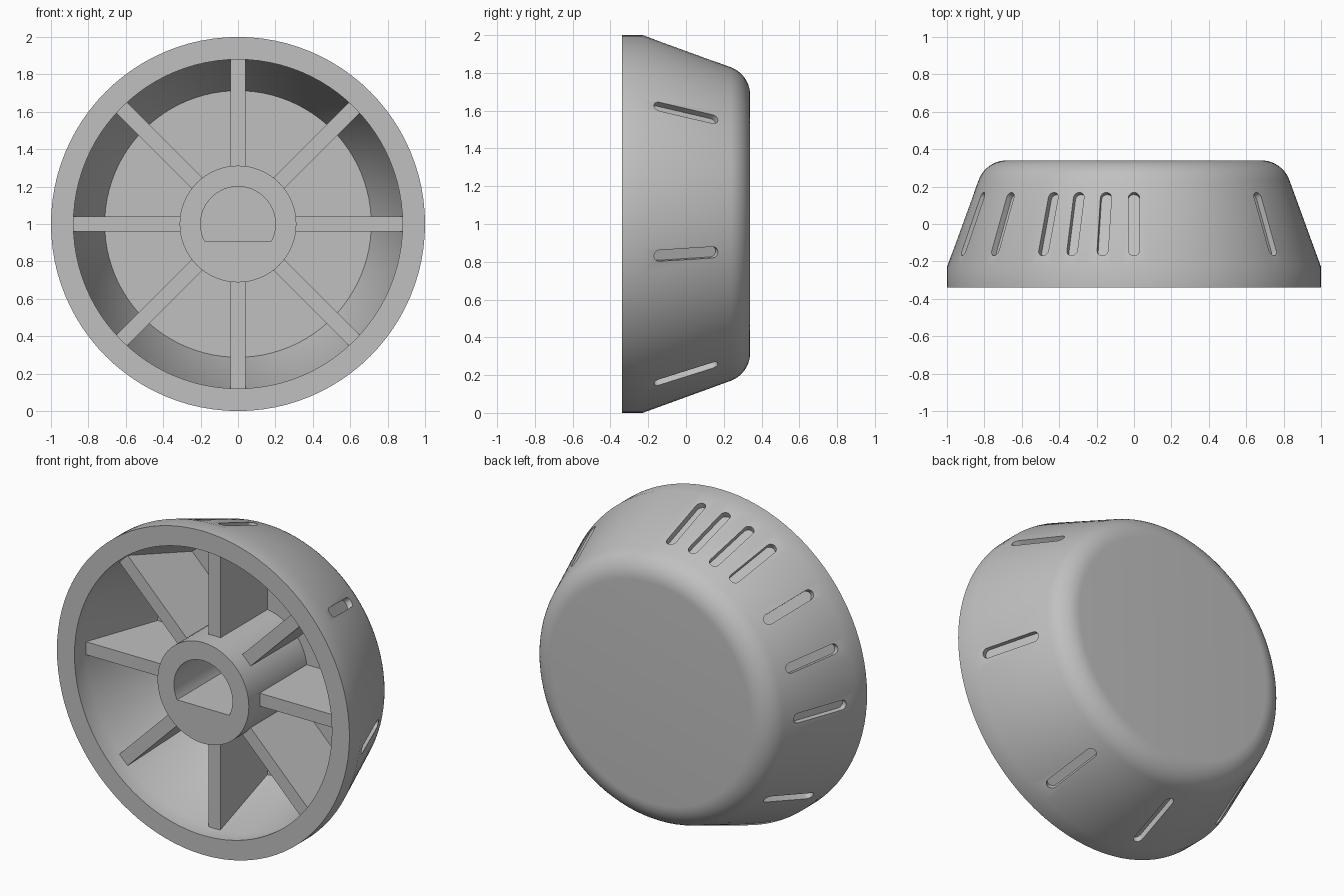
import bpy, bmesh
from math import sin, cos, tan, pi, radians, asin
from mathutils import Vector

cube = bpy.data.objects.get("Cube")
if cube:
    bpy.data.objects.remove(cube, do_unlink=True)

CENTRE = Vector((0, 0, 1))
AXIS = Vector((0, 1, 0))
X, Z = Vector((1, 0, 0)), Vector((0, 0, 1))
DRAFT = radians(20)
FRONT, BACK, STEP, FLOOR = -0.34, 0.34, -0.23, 0.23

grey = bpy.data.materials.new("plain grey")
grey.use_nodes = True
colour = (0.53, 0.53, 0.53, 1)
grey.diffuse_color = colour
grey.node_tree.nodes["Principled BSDF"].inputs["Base Color"].default_value = colour


def finish(name, bm):
    """Turn a bmesh into a named object."""
    bmesh.ops.recalc_face_normals(bm, faces=bm.faces[:])
    mesh = bpy.data.meshes.new(name)
    bm.to_mesh(mesh)
    bm.free()
    mesh.materials.append(grey)
    obj = bpy.data.objects.new(name, mesh)
    bpy.context.collection.objects.link(obj)
    return obj


def prism(bm, outline, origin, u, v, w, start, end):
    """Extrude a flat outline given in (u, v) along w."""
    rings = [[bm.verts.new(origin + u * a + v * b + w * d) for a, b in outline]
             for d in (start, end)]
    bm.faces.new(rings[0])
    bm.faces.new(rings[1])
    n = len(outline)
    for i in range(n):
        j = (i + 1) % n
        bm.faces.new((rings[0][i], rings[0][j], rings[1][j], rings[1][i]))


def arc(radius, a0, a1, steps, cx=0, cy=0):
    return [(cx + radius * cos(a0 + (a1 - a0) * i / steps),
             cy + radius * sin(a0 + (a1 - a0) * i / steps)) for i in range(steps + 1)]


def activate(obj):
    bpy.ops.object.select_all(action="DESELECT")
    obj.select_set(True)
    bpy.context.view_layer.objects.active = obj


def carve(obj, cutter):
    """Subtract a cutter, then discard it."""
    cutter.hide_render = True
    mod = obj.modifiers.new("cut", "BOOLEAN")
    mod.operation = "DIFFERENCE"
    mod.solver = "EXACT"
    mod.object = cutter
    activate(obj)
    bpy.ops.object.modifier_apply(modifier=mod.name)
    bpy.data.objects.remove(cutter, do_unlink=True)


def smooth(obj):
    activate(obj)
    bpy.ops.object.shade_smooth_by_angle(angle=radians(30))


# Shell: lathed cup with a drafted wall and a rounded back edge
fillet = 0.16
corner = 1 - (BACK - STEP) * tan(DRAFT)
flat = corner - fillet * tan((pi / 2 - DRAFT) / 2)
profile = [(0, BACK)]
profile += arc(fillet, pi / 2, DRAFT, 10, flat, BACK - fillet)
profile += [(1, STEP), (1, FRONT), (0.88, FRONT), (0.88, STEP),
            (0.88 - (FLOOR - STEP) * tan(DRAFT), FLOOR), (0, FLOOR)]
bm = bmesh.new()
verts = [bm.verts.new(CENTRE + X * r + AXIS * y) for r, y in profile]
edges = [bm.edges.new(pair) for pair in zip(verts, verts[1:])]
bmesh.ops.spin(bm, geom=verts + edges, cent=CENTRE, axis=AXIS,
               angle=2 * pi, steps=96, use_duplicate=False)
bmesh.ops.remove_doubles(bm, verts=bm.verts[:], dist=0.0005)
shell = finish("knob_shell", bm)

# Grip marks: shallow rounded slots, unevenly spaced around the wall
slot = arc(0.03, 0, pi, 8, 0, 0.15) + arc(0.03, pi, 2 * pi, 8, 0, -0.15)
mid_radius = 1 + STEP * tan(DRAFT)
bm = bmesh.new()
for degrees in (0, 10, 20, 30, 50, 70, 90, 130, 171, 210, 260, 310):
    a = radians(degrees)
    out = Vector((-sin(a), 0, cos(a)))
    side = Vector((cos(a), 0, sin(a)))
    along = AXIS * cos(DRAFT) - out * sin(DRAFT)
    normal = out * cos(DRAFT) + AXIS * sin(DRAFT)
    prism(bm, slot, CENTRE + out * mid_radius, side, along, normal, -0.035, 0.05)
carve(shell, finish("slot_cutter", bm))
smooth(shell)

# Hub: central post with a D-shaped shaft bore
bm = bmesh.new()
prism(bm, arc(0.312, 0, 2 * pi, 64)[:-1], CENTRE, X, Z, AXIS, FRONT, FLOOR + 0.01)
hub = finish("hub", bm)
bite = asin(0.09 / 0.2)
bm = bmesh.new()
prism(bm, arc(0.2, -bite, pi + bite, 48), CENTRE, X, Z, AXIS, FRONT - 0.1, FLOOR + 0.1)
carve(hub, finish("bore_cutter", bm))
smooth(hub)

# Ribs: eight webs joining the hub to the wall
web = [(0.3, STEP), (0.88, STEP), (0.71, FLOOR + 0.005), (0.3, FLOOR + 0.005)]
for i in range(8):
    a = i * pi / 4
    out = Vector((cos(a), 0, sin(a)))
    bm = bmesh.new()
    prism(bm, web, CENTRE, out, AXIS, out.cross(AXIS), -0.04, 0.04)
    finish(f"rib_{i + 1}", bm)
